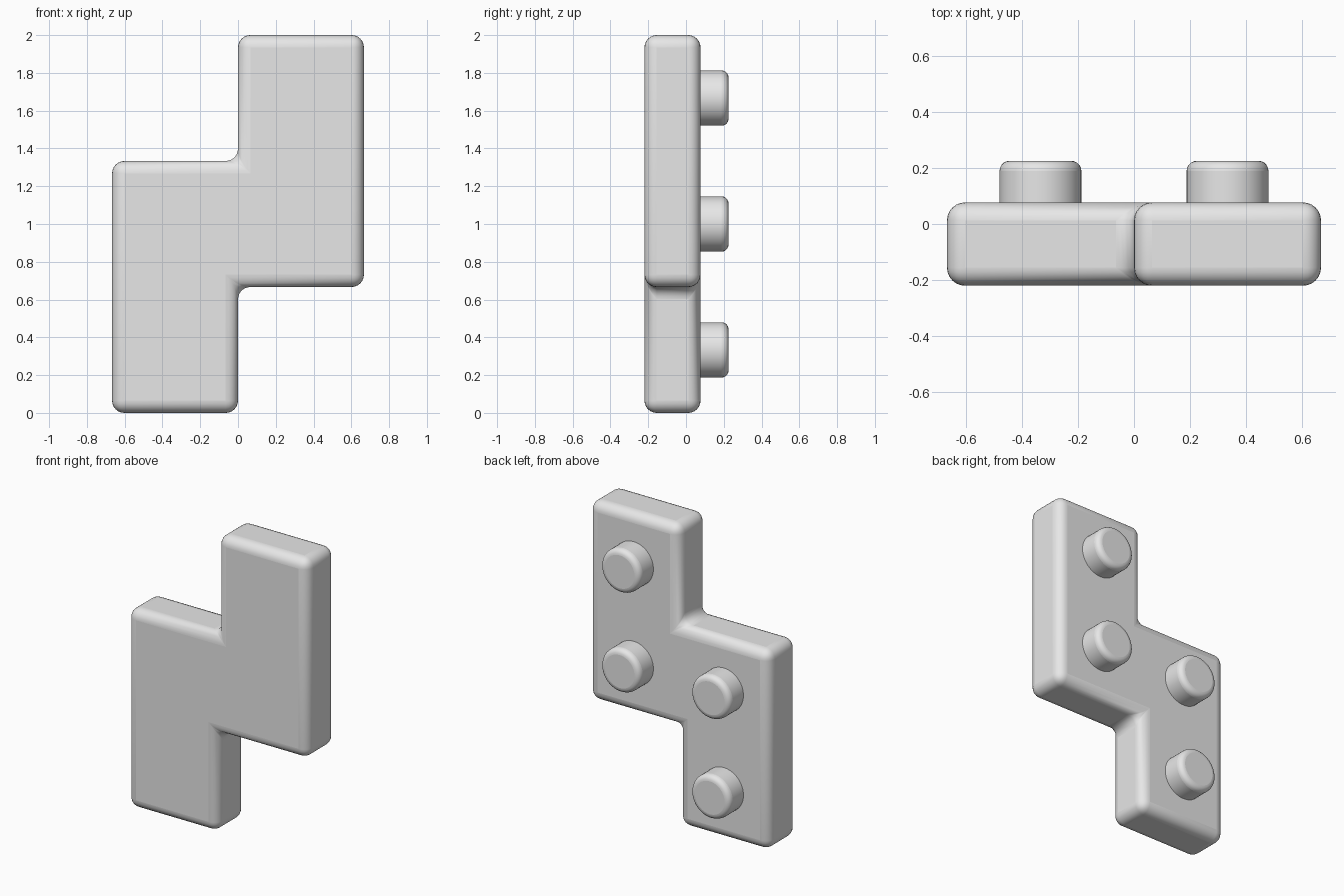
import bpy, bmesh, math
from mathutils import Matrix

cube = bpy.data.objects.get("Cube")
if cube:
    bpy.data.objects.remove(cube, do_unlink=True)

grey = bpy.data.materials.new("light grey plastic")
grey.use_nodes = True
colour = (0.8, 0.8, 0.8, 1)
grey.diffuse_color = colour
grey.node_tree.nodes["Principled BSDF"].inputs["Base Color"].default_value = colour

W, FRONT, BACK = 2 / 3, -0.22, 0.077


def finish(name, bm, width, segments):
    """Turn a bmesh into a smooth object with rounded edges."""
    bmesh.ops.recalc_face_normals(bm, faces=bm.faces)
    mesh = bpy.data.meshes.new(name)
    bm.to_mesh(mesh)
    bm.free()
    mesh.materials.append(grey)
    obj = bpy.data.objects.new(name, mesh)
    bpy.context.collection.objects.link(obj)
    bevel = obj.modifiers.new("rounded edges", "BEVEL")
    bevel.width, bevel.segments = width, segments
    bevel.limit_method, bevel.angle_limit = "ANGLE", math.radians(40)
    bpy.ops.object.select_all(action="DESELECT")
    obj.select_set(True)
    bpy.context.view_layer.objects.active = obj
    bpy.ops.object.shade_smooth_by_angle(angle=math.radians(35))
    return obj


# Stepped body: zigzag outline pushed back through the thickness
outline = [(-W, 0), (0, 0), (0, W), (W, W), (W, 3 * W), (0, 3 * W), (0, 2 * W), (-W, 2 * W)]
bm = bmesh.new()
face = bm.faces.new([bm.verts.new((x, FRONT, z)) for x, z in outline])
back = bmesh.ops.extrude_face_region(bm, geom=[face])["geom"]
bmesh.ops.translate(bm, vec=(0, BACK - FRONT, 0),
                    verts=[v for v in back if isinstance(v, bmesh.types.BMVert)])
finish("stepped_body", bm, 0.065, 6)

# Round studs on the back, one per square of the body
for i, (side, row) in enumerate([(-1, 0), (-1, 1), (1, 1), (1, 2)]):
    bm = bmesh.new()
    depth = 0.225 - BACK + 0.08
    place = (Matrix.Translation((side * W / 2, 0.225 - depth / 2, (row + 0.5) * W))
             @ Matrix.Rotation(math.pi / 2, 4, "X"))
    bmesh.ops.create_cone(bm, cap_ends=True, segments=48, radius1=0.146,
                          radius2=0.146, depth=depth, matrix=place)
    finish(f"stud_{i + 1}", bm, 0.036, 5)
